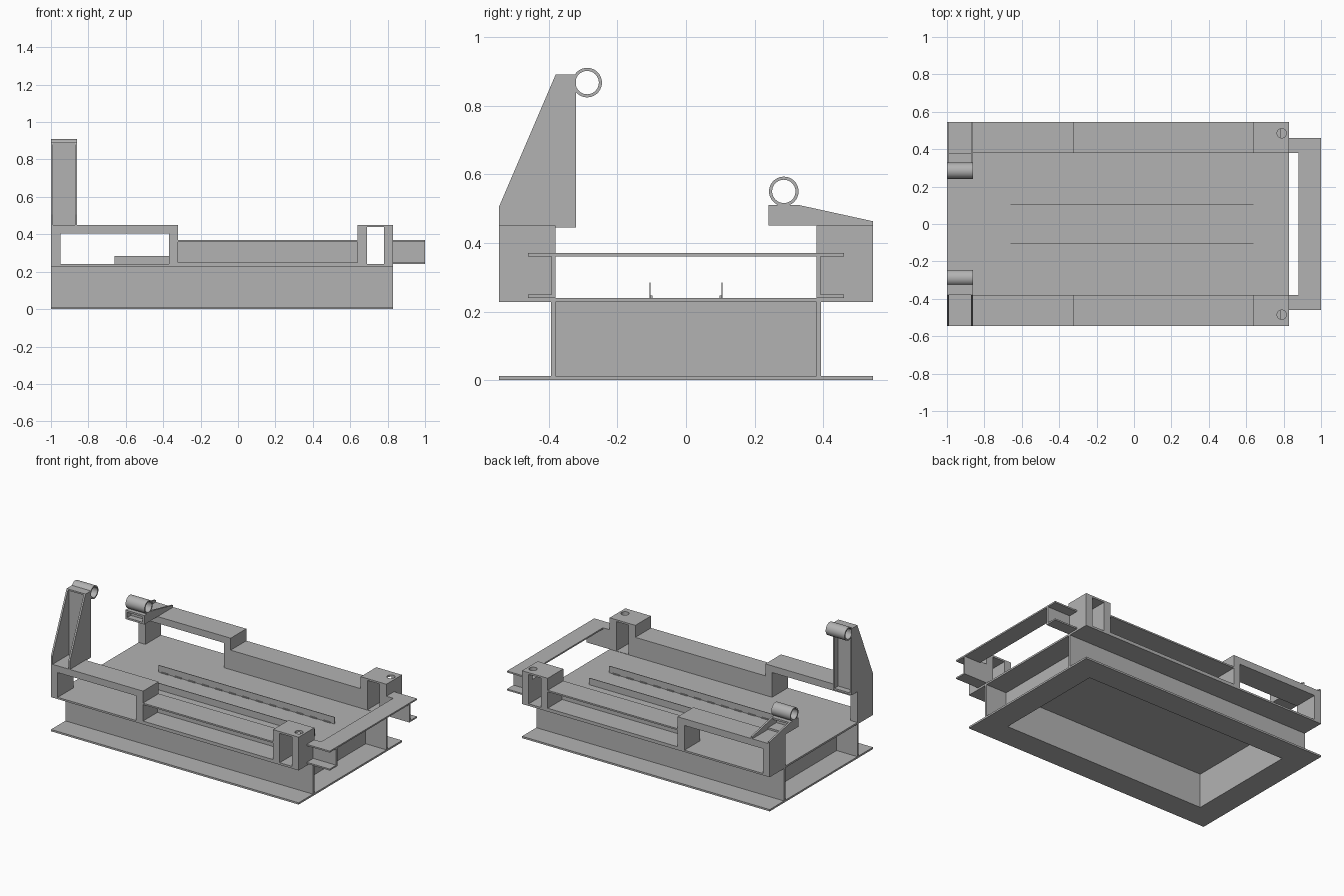
import bpy
import bmesh
from math import pi, cos, sin
from mathutils import Matrix

cube = bpy.data.objects.get("Cube")
if cube:
    bpy.data.objects.remove(cube, do_unlink=True)

steel = bpy.data.materials.new("grey_steel")
steel.use_nodes = True
GREY = (0.45, 0.45, 0.45, 1)
steel.diffuse_color = GREY
steel.node_tree.nodes["Principled BSDF"].inputs["Base Color"].default_value = GREY

# Main dimensions
X0, X1 = -1.0, 0.83          # base ends
W, IN = 0.545, 0.38          # outer edge and web position
DECK, TOP = 0.24, 0.45       # deck height and bracket height
T = 0.012                    # plate thickness
LUG = -0.86                  # inner side of the hinge lugs


def finish(name, bm):
    bmesh.ops.recalc_face_normals(bm, faces=bm.faces)
    me = bpy.data.meshes.new(name)
    bm.to_mesh(me)
    bm.free()
    me.materials.append(steel)
    ob = bpy.data.objects.new(name, me)
    bpy.context.collection.objects.link(ob)
    return ob


def boxes(name, *spans):
    """One object from boxes given as (x0, x1, y0, y1, z0, z1)."""
    bm = bmesh.new()
    for a, b, c, d, e, f in spans:
        m = Matrix.Translation(((a + b) / 2, (c + d) / 2, (e + f) / 2))
        m = m @ Matrix.Diagonal((b - a, d - c, f - e, 1))
        bmesh.ops.create_cube(bm, size=1, matrix=m)
    return finish(name, bm)


def extrude(name, loop, axis, start, end):
    """Extrude a closed 2D profile along x ('x': y,z) or z ('z': x,y)."""
    bm = bmesh.new()
    at = (lambda p: (start, *p)) if axis == "x" else (lambda p: (*p, start))
    face = bm.faces.new([bm.verts.new(at(p)) for p in loop])
    new = bmesh.ops.extrude_face_region(bm, geom=[face])["geom"]
    step = (end - start, 0, 0) if axis == "x" else (0, 0, end - start)
    bmesh.ops.translate(bm, vec=step,
                        verts=[v for v in new if isinstance(v, bmesh.types.BMVert)])
    return finish(name, bm)


def sided(s, x0, x1, near, far, z0, z1):
    """Box measured outward from the centre line, on side s."""
    a, b = sorted((s * near, s * far))
    return (x0, x1, a, b, z0, z1)


def pipe(name, y, z, r_out, r_in, n=40):
    """Hollow tube lying along x."""
    bm = bmesh.new()
    rings = []
    for x, r in ((X0, r_out), (LUG, r_out), (LUG, r_in), (X0, r_in)):
        rings.append([bm.verts.new((x, y + r * cos(2 * pi * i / n),
                                    z + r * sin(2 * pi * i / n))) for i in range(n)])
    for k in range(4):
        a, b = rings[k], rings[(k + 1) % 4]
        for i in range(n):
            j = (i + 1) % n
            bm.faces.new((a[i], a[j], b[j], b[i]))
    ob = finish(name, bm)
    bpy.context.view_layer.objects.active = ob
    ob.select_set(True)
    bpy.ops.object.shade_smooth_by_angle(angle=0.6)
    ob.select_set(False)


# Base: deck plate, open bottom flange, long webs and recessed end webs
FL = 0.165
boxes("deck_plate", (X0, X1, -W, W, DECK - T, DECK))
boxes("bottom_flange",
      (X0, X1, -W, -IN, 0, T), (X0, X1, IN, W, 0, T),
      (X0, X0 + FL, -IN, IN, 0, T), (X1 - FL, X1, -IN, IN, 0, T))
boxes("end_webs",
      (X0 + FL - T, X0 + FL, -IN, IN, T, DECK - T),
      (X1 - FL, X1 - FL + T, -IN, IN, T, DECK - T))

for s, side in ((-1, "right"), (1, "left")):
    boxes(side + "_base_web", sided(s, X0, X1, IN, IN + 0.014, T, DECK - T))

    # Long bracket: two posts carrying a bar
    boxes(side + "_bracket",
          sided(s, X0, -0.95, IN, W, DECK, 0.405),
          sided(s, -0.37, -0.32, IN, W, DECK, 0.405),
          sided(s, X0, -0.32, IN, W, 0.405, TOP))

    # Channel rail between bracket and corner block, open outward
    boxes(side + "_rail",
          sided(s, -0.32, 0.64, IN, IN + T, DECK, 0.37),
          sided(s, -0.32, 0.64, IN + T, W, 0.36, 0.37),
          sided(s, -0.32, 0.64, IN + T, W, DECK, 0.25))

    # Corner block with a slot through it and a round hole in its top
    block = extrude(side + "_corner_block",
                    [(0.64, s * IN), (X1, s * IN), (X1, s * W), (0.64, s * W)],
                    "z", DECK, TOP)
    slot = boxes(side + "_slot_cutter", sided(s, 0.69, 0.78, 0.3, 0.6, DECK + 0.002, TOP - T))
    ring = [(0.79 + 0.025 * cos(2 * pi * i / 32), s * 0.485 + 0.025 * sin(2 * pi * i / 32))
            for i in range(32)]
    hole = extrude(side + "_hole_cutter", ring, "z", TOP - 0.06, TOP + 0.05)
    for cutter in (slot, hole):
        mod = block.modifiers.new("cut", "BOOLEAN")
        mod.operation = "DIFFERENCE"
        mod.solver = "EXACT"
        mod.object = cutter
        cutter.hide_render = True
        cutter.hide_viewport = True

    # End frame arm: channel reaching past the base
    boxes(side + "_end_arm",
          sided(s, X1, 1, IN, IN + T, 0.25, 0.36),
          sided(s, X1, 1, IN, 0.46, 0.36, 0.37),
          sided(s, X1, 1, IN, 0.46, DECK, 0.25))

    # Thin upright strip on the deck with small feet
    strip = [sided(s, -0.66, 0.64, 0.103, 0.107, DECK, 0.285)]
    for i in range(13):
        x = -0.64 + 0.1 * i
        strip.append(sided(s, x, x + 0.05, 0.098, 0.103, DECK, DECK + 0.006))
    boxes(side + "_deck_strip", *strip)

# Cross plate of the end frame
boxes("end_cross_plate", (0.88, 1, -IN, IN, 0.36, 0.37))

# Tall hinge tower: two gussets, a web, cap and foot
tower = [(-W, TOP), (-W, 0.505), (-0.38, 0.89), (-0.32, 0.89), (-0.32, 0.445), (-IN, 0.445)]
low = [(W, TOP), (W, 0.463), (0.33, 0.51), (0.24, 0.51), (0.24, TOP)]
for tag, x in (("outer", X0), ("inner", LUG - T)):
    extrude("tower_gusset_" + tag, tower, "x", x, x + T)
    extrude("low_lug_gusset_" + tag, low, "x", x, x + T)
GX0, GX1 = X0 + T, LUG - T
boxes("tower_web",
      (GX0, GX1, -0.372, -0.36, TOP, 0.88),
      (GX0, GX1, -0.38, -0.32, 0.88, 0.89),
      (GX0, GX1, -0.372, -0.32, 0.445, 0.457))
pipe("tower_pipe", -0.288, 0.867, 0.043, 0.034)

# Low hinge lug: floor, seat and pipe
boxes("low_lug_floor",
      (GX0, GX1, 0.24, IN, TOP, TOP + T),
      (GX0, GX1, 0.28, 0.292, TOP + T, 0.5),
      (GX0, GX1, 0.24, 0.33, 0.498, 0.51))
pipe("low_lug_pipe", 0.285, 0.55, 0.043, 0.034)
